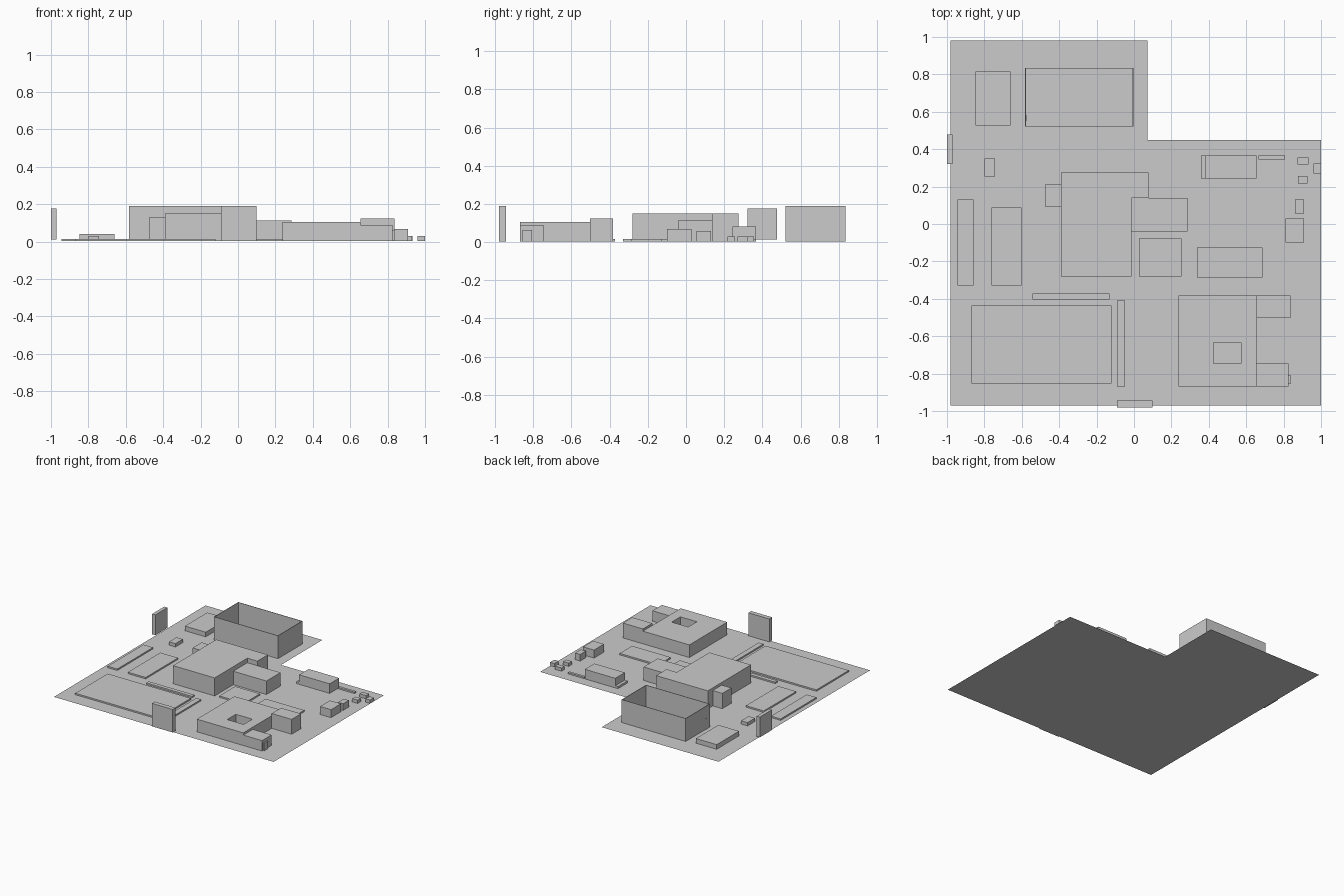
import bpy, bmesh

if "Cube" in bpy.data.objects:
    bpy.data.objects.remove(bpy.data.objects["Cube"])

grey = bpy.data.materials.new("plain_grey")
grey.diffuse_color = (0.6, 0.6, 0.6, 1)
grey.use_nodes = True
grey.node_tree.nodes["Principled BSDF"].inputs["Base Color"].default_value = grey.diffuse_color
BASE = 0.003  # blocks sit just above the ground sheet


def finish(name, bm):
    bmesh.ops.recalc_face_normals(bm, faces=bm.faces)
    mesh = bpy.data.meshes.new(name)
    bm.to_mesh(mesh)
    bm.free()
    mesh.materials.append(grey)
    obj = bpy.data.objects.new(name, mesh)
    bpy.context.collection.objects.link(obj)
    return obj


def prism(name, outline, top, base=BASE):
    """Extrude a plan outline up to a roof height."""
    bm = bmesh.new()
    face = bm.faces.new([bm.verts.new((x, y, base)) for x, y in outline])
    new = bmesh.ops.extrude_face_region(bm, geom=[face], use_keep_orig=True)
    for v in new["geom"]:
        if isinstance(v, bmesh.types.BMVert):
            v.co.z = top
    return finish(name, bm)


def rect(x0, x1, y0, y1):
    return [(x0, y0), (x1, y0), (x1, y1), (x0, y1)]


def block(name, x0, x1, y0, y1, top, base=BASE):
    return prism(name, rect(x0, x1, y0, y1), top, base)


def ring(name, outer, inner, top, base=BASE):
    """Rectangular block with a rectangular opening through it."""
    bm = bmesh.new()
    loops = [[bm.verts.new((x, y, z)) for x, y in r]
             for r, z in ((outer, base), (outer, top), (inner, top), (inner, base))]
    for a, b in zip(loops, loops[1:] + loops[:1]):
        for i in range(4):
            j = (i + 1) % 4
            bm.faces.new((a[i], a[j], b[j], b[i]))
    return finish(name, bm)


# L-shaped ground sheet
bm = bmesh.new()
site = [(-0.98, -0.97), (1.0, -0.97), (1.0, 0.45), (0.073, 0.45), (0.073, 0.981), (-0.98, 0.981)]
bm.faces.new([bm.verts.new((x, y, 0)) for x, y in site])
ground = finish("ground_sheet", bm)
if ground.data.polygons[0].normal.z < 0:
    ground.data.flip_normals()

# Roofless hall with thin walls and a side door
ring("open_hall_walls", rect(-0.582, -0.004, 0.521, 0.835), rect(-0.578, -0.008, 0.525, 0.831), 0.19)
block("hall_door", -0.584, -0.575, 0.55, 0.582, 0.09)

# Main building with its L-shaped plan and annexes
prism("main_building", [(-0.389, -0.281), (-0.014, -0.281), (-0.014, 0.14),
                        (0.077, 0.14), (0.077, 0.275), (-0.389, 0.275)], 0.15)
block("main_east_wing", -0.014, 0.285, -0.041, 0.14, 0.113)
block("main_west_tower", -0.475, -0.389, 0.094, 0.211, 0.128)

# Courtyard building with two side wings and a porch
ring("courtyard_building", rect(0.237, 0.656, -0.869, -0.382),
     rect(0.424, 0.573, -0.746, -0.634), 0.106)
block("courtyard_north_wing", 0.656, 0.836, -0.503, -0.382, 0.124)
block("courtyard_south_wing", 0.656, 0.825, -0.869, -0.746, 0.088)
block("courtyard_porch", 0.825, 0.836, -0.856, -0.808, 0.063)

# Gates
block("front_gate", -0.09, 0.098, -0.981, -0.944, 0.19)
block("west_gate", -1.0, -0.971, 0.322, 0.478, 0.177, 0.012)

# Long building with a step
block("long_building", 0.381, 0.656, 0.243, 0.366, 0.081)
block("long_building_step", 0.357, 0.381, 0.243, 0.366, 0.02)

# Low slabs, paths and lawns
for name, *r in [
    ("sports_field", -0.87, -0.12, -0.853, -0.436),
    ("west_lawn_outer", -0.945, -0.858, -0.329, 0.131),
    ("west_lawn_inner", -0.763, -0.602, -0.329, 0.088),
    ("field_north_strip", -0.544, -0.132, -0.404, -0.372),
    ("field_east_strip", -0.09, -0.047, -0.869, -0.409),
    ("centre_slab", 0.028, 0.253, -0.281, -0.078),
    ("east_slab", 0.338, 0.686, -0.286, -0.126),
    ("long_building_path", 0.665, 0.808, 0.345, 0.366),
]:
    block(name, *r, 0.015)

# Small sheds and huts
for name, *b in [
    ("north_platform", -0.848, -0.66, 0.527, 0.816, 0.041),
    ("west_hut", -0.8, -0.742, 0.254, 0.35, 0.03),
    ("east_shed_large", 0.809, 0.908, -0.099, 0.029, 0.068),
    ("east_shed_small", 0.862, 0.908, 0.056, 0.131, 0.057),
    ("east_hut_north", 0.873, 0.932, 0.318, 0.356, 0.03),
    ("east_hut_south", 0.878, 0.927, 0.217, 0.257, 0.03),
    ("east_hut_edge", 0.96, 1.0, 0.27, 0.323, 0.03),
]:
    block(name, *b)
